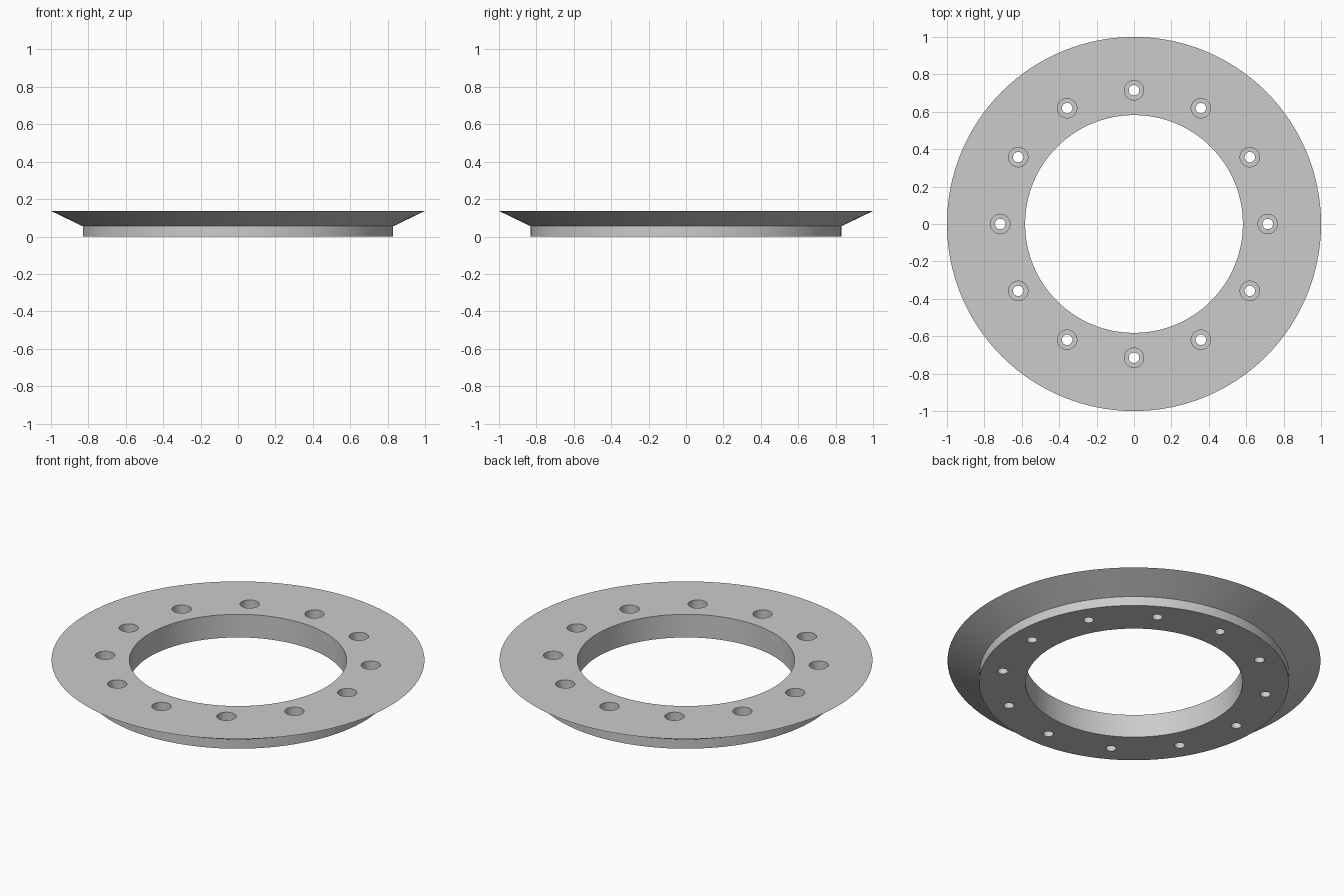
import bpy, bmesh, math

if "Cube" in bpy.data.objects:
    bpy.data.objects.remove(bpy.data.objects["Cube"])

HOLES, BOLT_R = 12, 0.715
HEIGHT = 0.137


def lathe(bm, profile, segments, cx=0.0, cy=0.0):
    """Revolve a closed (radius, z) profile; points on the axis become poles."""
    cols = []
    poles = {i: bm.verts.new((cx, cy, z)) for i, (r, z) in enumerate(profile) if r == 0}
    for s in range(segments):
        a = 2 * math.pi * s / segments
        cols.append([poles.get(i) or bm.verts.new((cx + r * math.cos(a), cy + r * math.sin(a), z))
                     for i, (r, z) in enumerate(profile)])
    n = len(profile)
    for s in range(segments):
        c, d = cols[s], cols[(s + 1) % segments]
        for i in range(n):
            j = (i + 1) % n
            if i in poles and j in poles:
                continue
            face = []
            for v in (c[i], d[i], d[j], c[j]):
                if v not in face:
                    face.append(v)
            bm.faces.new(face)


def make_object(name, bm):
    bmesh.ops.recalc_face_normals(bm, faces=bm.faces[:])
    mesh = bpy.data.meshes.new(name)
    bm.to_mesh(mesh)
    bm.free()
    obj = bpy.data.objects.new(name, mesh)
    bpy.context.collection.objects.link(obj)
    return obj


grey = bpy.data.materials.new("light grey")
grey.diffuse_color = (0.6, 0.6, 0.6, 1)
grey.use_nodes = True
grey.node_tree.nodes["Principled BSDF"].inputs["Base Color"].default_value = grey.diffuse_color

# Flange ring: straight base with a flared rim ending in a sharp edge
bm = bmesh.new()
lathe(bm, [(0.582, 0), (0.83, 0), (0.83, 0.055), (1.0, HEIGHT), (0.582, HEIGHT)], 128)
ring = make_object("flange_ring", bm)
ring.data.materials.append(grey)

# Counterbored bolt holes: wide upper bore, narrow through hole
bm = bmesh.new()
for k in range(HOLES):
    a = 2 * math.pi * k / HOLES
    lathe(bm, [(0, -0.05), (0.028, -0.05), (0.028, 0.055), (0.052, 0.055), (0.052, 0.2), (0, 0.2)],
          32, BOLT_R * math.cos(a), BOLT_R * math.sin(a))
cutter = make_object("bolt_hole_cutter", bm)
cutter.data.materials.append(grey)
cutter.hide_render = True

cut = ring.modifiers.new("bolt_holes", 'BOOLEAN')
cut.operation = 'DIFFERENCE'
cut.solver = 'EXACT'
cut.object = cutter

# Bake the holes, drop the cutter, keep hard edges
bpy.context.view_layer.objects.active = ring
ring.select_set(True)
bpy.ops.object.modifier_apply(modifier=cut.name)
bpy.data.objects.remove(cutter)
bpy.ops.object.shade_smooth_by_angle(angle=math.radians(20))
